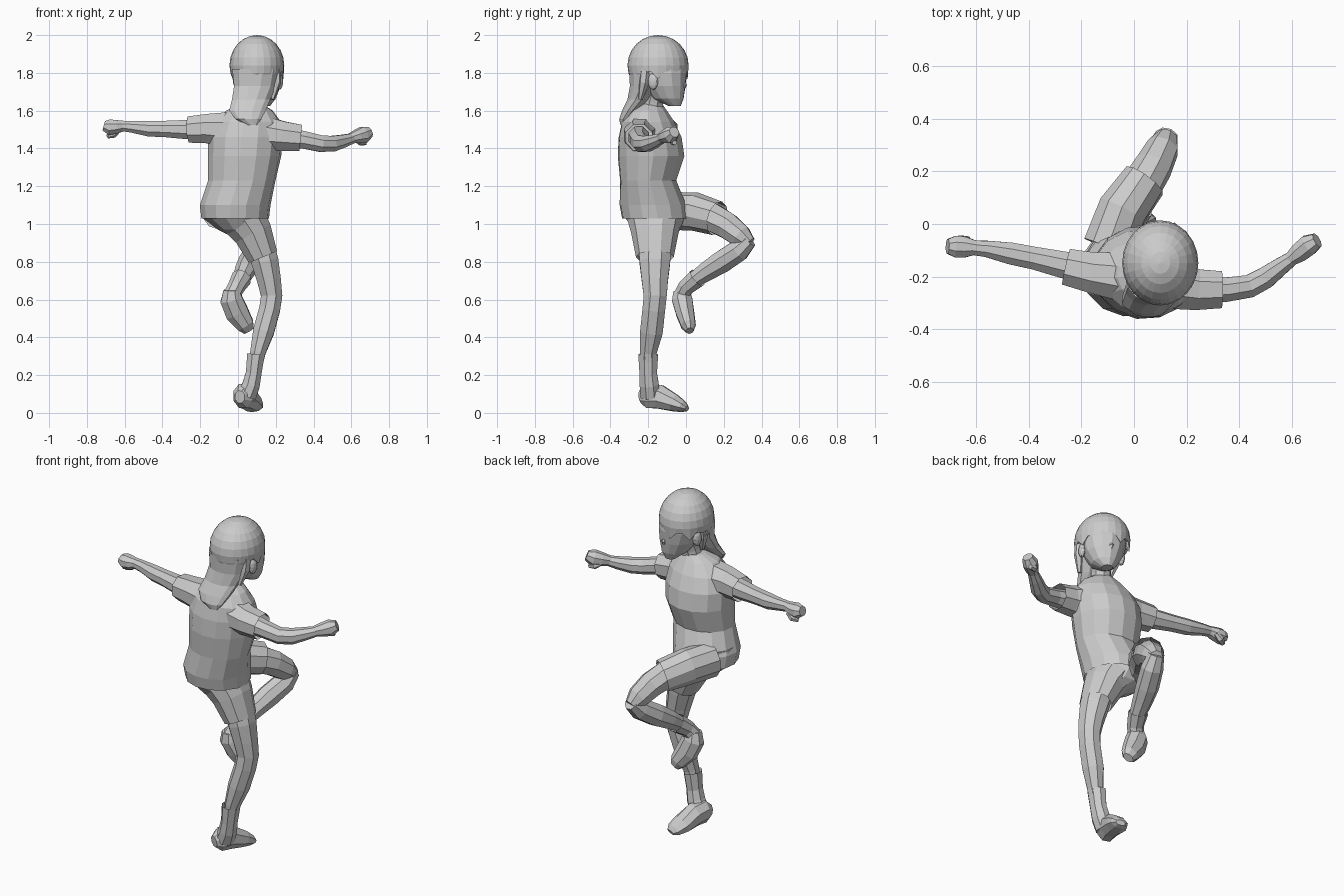
import bpy, bmesh, math
from mathutils import Vector, Matrix

X, Z = Vector((1, 0, 0)), Vector((0, 0, 1))
FACE = Vector((0.3, 0.95, 0)).normalized()      # direction the head looks
SIDE = FACE.cross(Z)


def finish(name, bm):
    bmesh.ops.recalc_face_normals(bm, faces=bm.faces)
    me = bpy.data.meshes.new(name)
    bm.to_mesh(me)
    bm.free()
    ob = bpy.data.objects.new(name, me)
    bpy.context.collection.objects.link(ob)
    return ob


def loft(name, rings, ref=X, n=8, axis=None, cap_end=True):
    """Skin elliptical rings (x, y, z, radius along ref, other radius)."""
    bm = bmesh.new()
    pts = [Vector(r[:3]) for r in rings]
    loops = []
    for i, r in enumerate(rings):
        t = axis or (pts[min(i + 1, len(pts) - 1)] - pts[max(i - 1, 0)]).normalized()
        u = (ref - t * ref.dot(t)).normalized()
        v = t.cross(u)
        a, b = r[3], r[-1]
        loops.append([bm.verts.new(pts[i] + u * a * math.cos(k) + v * b * math.sin(k))
                      for k in (2 * math.pi * (j + 0.5) / n for j in range(n))])
    for lo, hi in zip(loops, loops[1:]):
        for j in range(n):
            k = (j + 1) % n
            bm.faces.new((lo[j], lo[k], hi[k], hi[j]))
    bm.faces.new(loops[0])
    if cap_end:
        bm.faces.new(loops[-1])
    return finish(name, bm)


def blob(name, loc, size, rot=Matrix()):
    bm = bmesh.new()
    bmesh.ops.create_icosphere(bm, subdivisions=2, radius=1)
    bmesh.ops.transform(bm, verts=bm.verts,
                        matrix=Matrix.Translation(loc) @ rot @ Matrix.Diagonal((*size, 1)))
    return finish(name, bm)


# Torso: shirt, pelvis, neck
SHOULDER = Vector((1, -0.14, 0)).normalized()
loft("shirt", [(0.07, -0.185, 1.635, .06, .06), (0.06, -0.2, 1.60, .125, .10),
               (0.05, -0.2, 1.54, .18, .14), (0.04, -0.19, 1.46, .20, .168),
               (0.035, -0.185, 1.36, .195, .178), (0.02, -0.2, 1.23, .18, .15),
               (-0.015, -0.175, 1.10, .188, .178), (-0.015, -0.165, 1.03, .18, .175)],
     SHOULDER, 14, axis=-Z, cap_end=False)
loft("pelvis", [(-0.03, -0.165, 1.13, .165, .155), (-0.02, -0.165, 1.03, .17, .16),
                (0.01, -0.155, 0.97, .12, .13), (0.04, -0.15, 0.92, .05, .07)], n=12, axis=-Z)
loft("neck", [(0.075, -0.185, 1.57, .06), (0.09, -0.17, 1.65, .055), (0.105, -0.15, 1.72, .06)])

# Sleeves and arms
loft("left_sleeve", [(-0.05, -0.2, 1.5, .10), (-0.16, -0.185, 1.505, .084),
                     (-0.258, -0.163, 1.5, .075)], Z, cap_end=False)
loft("right_sleeve", [(0.13, -0.23, 1.48, .10), (0.24, -0.25, 1.465, .084),
                      (0.332, -0.25, 1.455, .076)], Z, cap_end=False)
loft("left_arm", [(-0.16, -0.18, 1.5, .06), (-0.27, -0.155, 1.5, .055), (-0.38, -0.13, 1.503, .047),
                  (-0.47, -0.112, 1.505, .045), (-0.56, -0.095, 1.515, .034),
                  (-0.62, -0.09, 1.52, .029)], Z)
loft("right_arm", [(0.24, -0.25, 1.46, .06), (0.35, -0.25, 1.445, .05), (0.44, -0.237, 1.425, .047),
                   (0.50, -0.205, 1.425, .045), (0.56, -0.16, 1.44, .036),
                   (0.61, -0.125, 1.455, .028)], Z)
loft("left_fist", [(-0.60, -0.09, 1.52, .028), (-0.64, -0.088, 1.515, .038, .042),
                   (-0.68, -0.086, 1.512, .045, .044), (-0.71, -0.085, 1.52, .028, .03)], Z)
loft("right_fist", [(0.595, -0.135, 1.453, .028), (0.63, -0.108, 1.463, .038, .04),
                    (0.665, -0.08, 1.472, .047, .043), (0.697, -0.062, 1.487, .03, .03)], Z)
loft("left_thumb", [(-0.63, -0.06, 1.50, .014), (-0.66, -0.06, 1.475, .02),
                    (-0.69, -0.075, 1.465, .013)], Vector((0, 1, 0)), 6)
loft("right_thumb", [(0.62, -0.085, 1.45, .014), (0.65, -0.065, 1.435, .02),
                     (0.68, -0.06, 1.43, .013)], Vector((0, 1, 0)), 6)

# Standing leg
loft("standing_shorts_leg", [(0.02, -0.165, 1.04, .13, .15), (0.08, -0.165, 0.95, .108, .125),
                             (0.132, -0.165, 0.825, .085, .10)], n=10, cap_end=False)
loft("standing_leg", [(0.105, -0.16, 0.93, .08, .09), (0.143, -0.165, 0.80, .078, .088),
                      (0.165, -0.165, 0.70, .068, .075), (0.178, -0.163, 0.62, .061, .066),
                      (0.168, -0.17, 0.55, .06, .065), (0.135, -0.183, 0.43, .06, .065),
                      (0.105, -0.2, 0.32, .044, .048), (0.095, -0.2, 0.26, .04, .042)])
loft("standing_boot_shaft", [(0.045, -0.19, 0.09, .055, .055), (0.07, -0.195, 0.15, .05, .055),
                             (0.083, -0.2, 0.21, .045, .05), (0.095, -0.2, 0.31, .05, .057)],
     cap_end=False)
loft("standing_foot", [(0.01, -0.24, 0.085, .03, .035), (0.025, -0.205, 0.09, .056, .068),
                       (0.045, -0.14, 0.085, .06, .068), (0.07, -0.06, 0.052, .062, .048),
                       (0.09, -0.015, 0.032, .05, .03), (0.098, 0.005, 0.022, .028, .014)])

# Raised leg
loft("raised_shorts_leg", [(-0.10, -0.09, 1.07, .10, .10), (-0.045, 0.05, 1.065, .098, .102),
                           (0.04, 0.165, 1.03, .088, .092)], n=10, cap_end=False)
loft("raised_thigh", [(-0.03, 0.06, 1.06, .08), (0.025, 0.14, 1.035, .08), (0.075, 0.22, 0.99, .074),
                      (0.11, 0.29, 0.935, .064), (0.125, 0.335, 0.895, .04)])
loft("raised_shin", [(0.125, 0.335, 0.915, .045), (0.107, 0.28, 0.86, .062), (0.065, 0.19, 0.80, .064),
                     (0.035, 0.11, 0.75, .055), (0.01, 0.03, 0.695, .042)])
loft("raised_boot_shaft", [(-0.035, -0.025, 0.62, .045), (-0.01, 0.0, 0.665, .046),
                           (0.02, 0.06, 0.715, .055)], cap_end=False)
loft("raised_foot", [(-0.035, -0.025, 0.65, .045), (-0.035, -0.02, 0.60, .064, .058),
                     (-0.005, -0.005, 0.53, .066, .052), (0.04, 0.012, 0.465, .05, .042),
                     (0.058, 0.02, 0.435, .032, .022)])

# Head: face, nose, ears
loft("face", [(0.14, -0.06, 1.625, .03, .033), (0.13, -0.095, 1.665, .07, .085),
              (0.12, -0.115, 1.73, .105, .115), (0.11, -0.13, 1.80, .125, .138),
              (0.10, -0.14, 1.88, .125, .138), (0.10, -0.14, 1.94, .08, .09)], SIDE, 14, axis=Z)
loft("nose", [(0.147, -0.018, 1.765, .006), (0.152, -0.006, 1.735, .014, .012),
              (0.15, -0.012, 1.72, .01)], SIDE, 6)
turn = Matrix.Rotation(math.atan2(SIDE.y, SIDE.x), 4, 'Z')
for side, s in (("left", -1), ("right", 1)):
    c = Vector((0.11, -0.14, 1.755)) + SIDE * s * 0.115
    blob(side + "_ear", c, (.018, .028, .045), turn)
    # Lock of hair hanging behind each ear
    p = Vector((0.10, -0.18, 0)) + SIDE * s * 0.105
    loft(side + "_hair_lock", [(p.x, p.y, 1.83, .03), (p.x, p.y - .01, 1.75, .028),
                               (p.x - s * .02, p.y - .03, 1.66, .012)], SIDE, 6)

# Hair: dome with a jagged fringe, and the long back
bm = bmesh.new()
bmesh.ops.create_uvsphere(bm, u_segments=24, v_segments=12, radius=1)
centre = Vector((0.10, -0.148, 1.84))
for v in bm.verts:
    v.co = centre + Vector((v.co.x * .145, v.co.y * .162, v.co.z * .16))
front = [f for f in bm.faces if f.calc_center_median().z < 1.80
         and (f.calc_center_median() - centre).dot(FACE) > -0.03]
bmesh.ops.delete(bm, geom=front, context='FACES')
for v in bm.verts:
    d = v.co - centre
    if v.is_boundary and d.dot(FACE) > 0 and abs(d.z + .041) < .01:
        k = round(math.atan2(d.y / .162, d.x / .145) / (math.pi / 12))
        v.co.z += -0.03 if k % 3 == 0 else 0.01
dome = finish("hair_dome", bm)
mod = dome.modifiers.new("thickness", 'SOLIDIFY')
mod.thickness = 0.012
loft("hair_back", [(0.095, -0.205, 1.82, .13, .10), (0.09, -0.215, 1.73, .115, .085),
                   (0.07, -0.25, 1.66, .105, .062), (0.05, -0.295, 1.60, .10, .045),
                   (0.055, -0.325, 1.555, .07, .03), (0.075, -0.33, 1.525, .03, .018)], n=12, axis=-Z)
